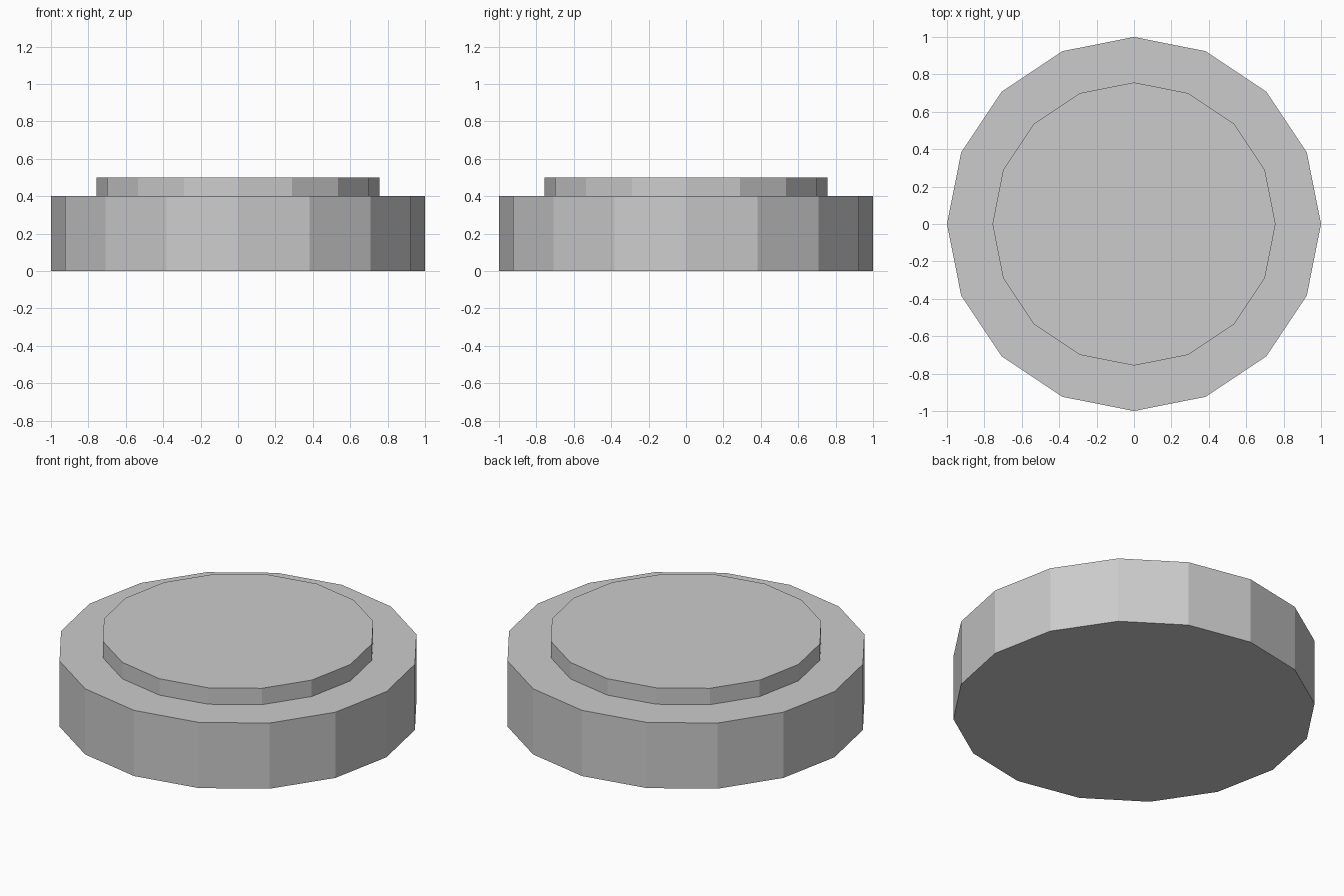
import bpy, bmesh
from math import cos, sin, pi

if "Cube" in bpy.data.objects:
    bpy.data.objects.remove(bpy.data.objects["Cube"])

SIDES = 16
# stepped profile (radius, height): wide drum, then a smaller raised disc
PROFILE = [(1.0, 0.0), (1.0, 0.4), (0.757, 0.4), (0.757, 0.5)]

bm = bmesh.new()
rings = [[bm.verts.new((r * cos(2 * pi * i / SIDES), r * sin(2 * pi * i / SIDES), z))
          for i in range(SIDES)] for r, z in PROFILE]

# walls and ledge
for low, high in zip(rings, rings[1:]):
    for i in range(SIDES):
        j = (i + 1) % SIDES
        bm.faces.new((low[i], low[j], high[j], high[i]))

# bottom and top caps
bm.faces.new(rings[0][::-1])
bm.faces.new(rings[-1])

mesh = bpy.data.meshes.new("stepped_disc")
bm.to_mesh(mesh)
bm.free()
bpy.context.collection.objects.link(bpy.data.objects.new("stepped_disc", mesh))
